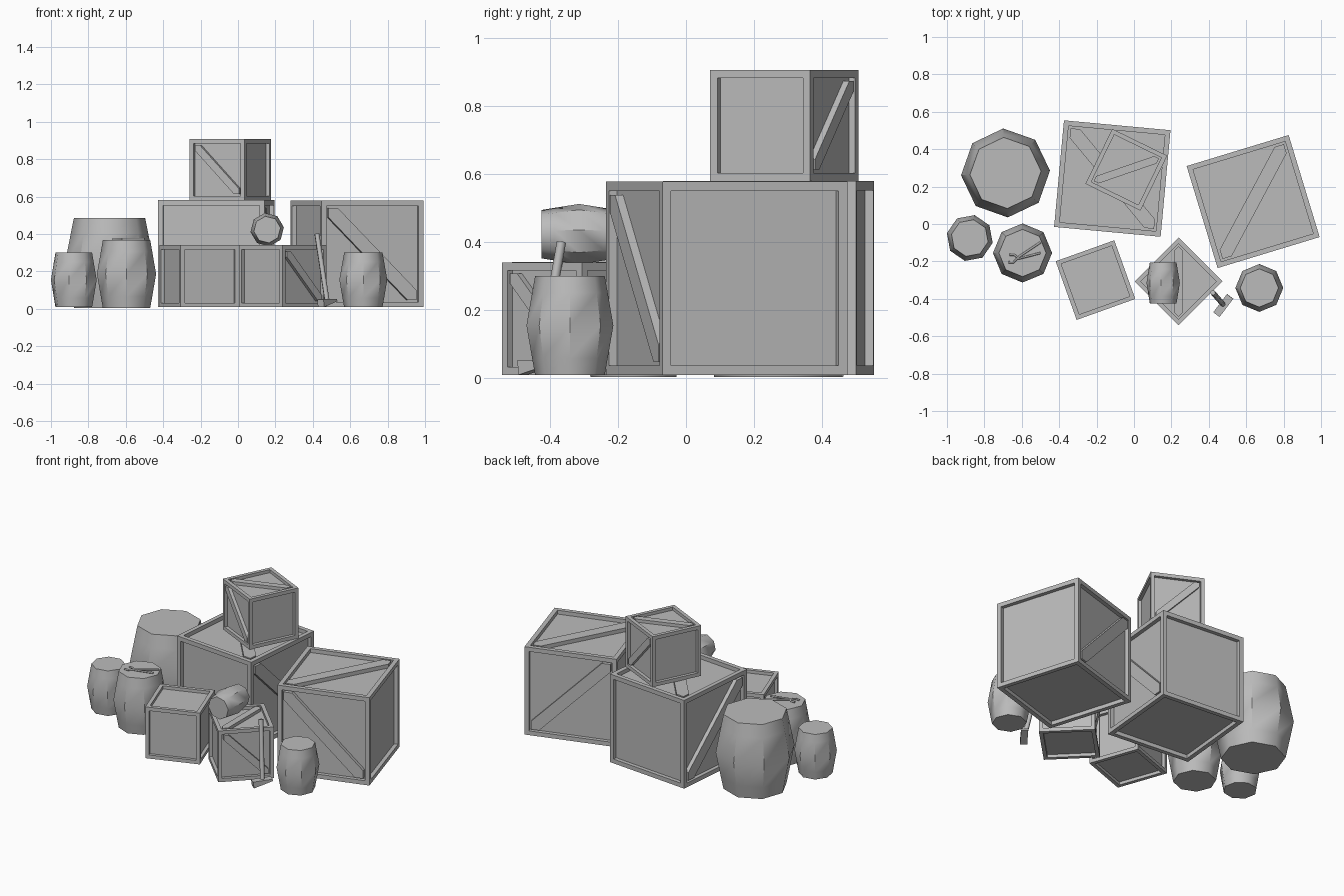
import bpy, bmesh, math
from mathutils import Matrix, Vector

cube = bpy.data.objects.get("Cube")
if cube:
    bpy.data.objects.remove(cube, do_unlink=True)

GREY = (0.5, 0.5, 0.5, 1.0)
grey = bpy.data.materials.new("plain_grey")
grey.use_nodes = True
grey.diffuse_color = GREY
grey.node_tree.nodes["Principled BSDF"].inputs["Base Color"].default_value = GREY


def finish(name, bm, matrix):
    """Turn a bmesh into a placed object."""
    bmesh.ops.recalc_face_normals(bm, faces=bm.faces[:])
    mesh = bpy.data.meshes.new(name)
    bm.to_mesh(mesh)
    bm.free()
    mesh.materials.append(grey)
    ob = bpy.data.objects.new(name, mesh)
    ob.matrix_world = matrix
    bpy.context.collection.objects.link(ob)
    return ob


def add_brace(bm, half, h, depth, w, axes):
    """Diagonal plank across one recessed panel; axes give right, up and outward."""
    u, v, n = (Vector(a) for a in axes)
    outline = [(-h, h), (w - h, h), (h, w - h), (h, -h), (h - w, -h), (-h, h - w)]
    rings = [[bm.verts.new(u * a + v * b + n * (half - d)) for a, b in outline]
             for d in (0, depth)]
    bm.faces.new(rings[0])
    bm.faces.new(rings[1])
    for i in range(6):
        j = (i + 1) % 6
        bm.faces.new((rings[0][i], rings[0][j], rings[1][j], rings[1][i]))


def crate(name, x, y, z, size, angle, frame, depth, braced=True):
    """Cube with recessed panels; front, back and top may carry a diagonal."""
    bm = bmesh.new()
    bmesh.ops.create_cube(bm, size=size)
    panels = bm.faces[:]
    bmesh.ops.inset_individual(bm, faces=panels, thickness=frame)
    bmesh.ops.inset_individual(bm, faces=panels, thickness=0, depth=-depth)
    if braced:
        half = size / 2
        X, Y, Z = (1, 0, 0), (0, 1, 0), (0, 0, 1)
        for axes in ((X, Z, (0, -1, 0)), (X, Z, Y), ((-1, 0, 0), Y, Z)):
            add_brace(bm, half, half - frame, depth, size * 0.09, axes)
    place = Matrix.Translation((x, y, z + size / 2)) @ Matrix.Rotation(math.radians(angle), 4, "Z")
    finish(name, bm, place)


def barrel(name, radius, height, matrix, sides=8):
    """Eight-sided bulging barrel, centred on its own middle."""
    bm = bmesh.new()
    rings = []
    for r, t in ((0.8, -0.5), (0.87, -0.33), (1, 0), (0.87, 0.33), (0.8, 0.5)):
        rings.append([bm.verts.new((radius * r * math.cos(math.tau * i / sides),
                                    radius * r * math.sin(math.tau * i / sides),
                                    height * t)) for i in range(sides)])
    for low, high in zip(rings, rings[1:]):
        for i in range(sides):
            j = (i + 1) % sides
            bm.faces.new((low[i], low[j], high[j], high[i])).smooth = True
    bm.faces.new(rings[0])
    bm.faces.new(rings[-1])
    # sharp rims and staves, soft hoops
    for e in bm.edges:
        a, b = (v.co.z / height for v in e.verts)
        rim = abs(a - b) < 0.01 and abs(a) > 0.49
        stave = abs(a - b) > 0.1 and max(abs(a), abs(b)) < 0.4
        e.smooth = not (rim or stave)
    finish(name, bm, matrix)


def rod(name, points, radius):
    """Round bar along a path."""
    curve = bpy.data.curves.new(name, "CURVE")
    curve.dimensions = "3D"
    curve.bevel_depth = radius
    curve.bevel_resolution = 1
    curve.use_fill_caps = True
    spline = curve.splines.new("POLY")
    spline.points.add(len(points) - 1)
    for p, co in zip(spline.points, points):
        p.co = (*co, 1)
    curve.materials.append(grey)
    ob = bpy.data.objects.new(name, curve)
    bpy.context.collection.objects.link(ob)


# Crates
crate("large_crate_left", 0.637, 0.12, 0.008, 0.57, 16.9, 0.039, 0.025)
crate("large_crate_middle", -0.116, 0.243, 0.008, 0.572, 84.7, 0.039, 0.025)
crate("stacked_crate", -0.041, 0.29, 0.58, 0.327, -26, 0.033, 0.02)
crate("small_crate_plain", -0.206, -0.3, 0.008, 0.333, 19.7, 0.033, 0.02, braced=False)
crate("small_crate_braced", 0.238, -0.307, 0.008, 0.332, 45, 0.033, 0.02)

# Standing barrels
for name, x, y, r, z, height, turn in (
        ("large_barrel", -0.687, 0.273, 0.238, 0.003, 0.483, 3),
        ("medium_barrel", -0.596, -0.155, 0.158, 0.003, 0.365, 0),
        ("small_barrel_right", -0.878, -0.075, 0.125, 0.008, 0.292, -12),
        ("small_barrel_left", 0.67, -0.342, 0.128, 0.008, 0.292, 0)):
    barrel(name, r, height, Matrix.Translation((x, y, z + height / 2))
           @ Matrix.Rotation(math.radians(turn), 4, "Z"))

# Barrel lying on the small crate
barrel("lying_barrel", 0.09, 0.22, Matrix.Translation((0.156, -0.315, 0.423))
       @ Matrix.Rotation(math.radians(90), 4, "X") @ Matrix.Rotation(math.radians(8), 4, "Z"))

# Hammer leaning on the small crate
shaft_top, shaft_end = Vector((0.422, -0.367, 0.4)), Vector((0.478, -0.432, 0.03))
rod("hammer_handle", [shaft_top, shaft_end], 0.014)
bm = bmesh.new()
bmesh.ops.create_cube(bm, size=1, matrix=Matrix.Diagonal((0.12, 0.042, 0.042, 1)))
for v in bm.verts:
    if v.co.x > 0:
        v.co.z *= 0.3
finish("hammer_head", bm, Matrix.Translation((0.478, -0.435, 0.038))
       @ Matrix.Rotation(math.radians(53), 4, "Z") @ Matrix.Rotation(math.radians(-8), 4, "Y"))

# Tongs on the medium barrel
top = 0.372
rod("tongs_upper_arm", [(-0.67, -0.205, top), (-0.645, -0.205, top), (-0.615, -0.175, top),
                        (-0.5, -0.098, top)], 0.006)
rod("tongs_lower_arm", [(-0.665, -0.165, top), (-0.64, -0.165, top), (-0.615, -0.185, top),
                        (-0.5, -0.155, top)], 0.006)
